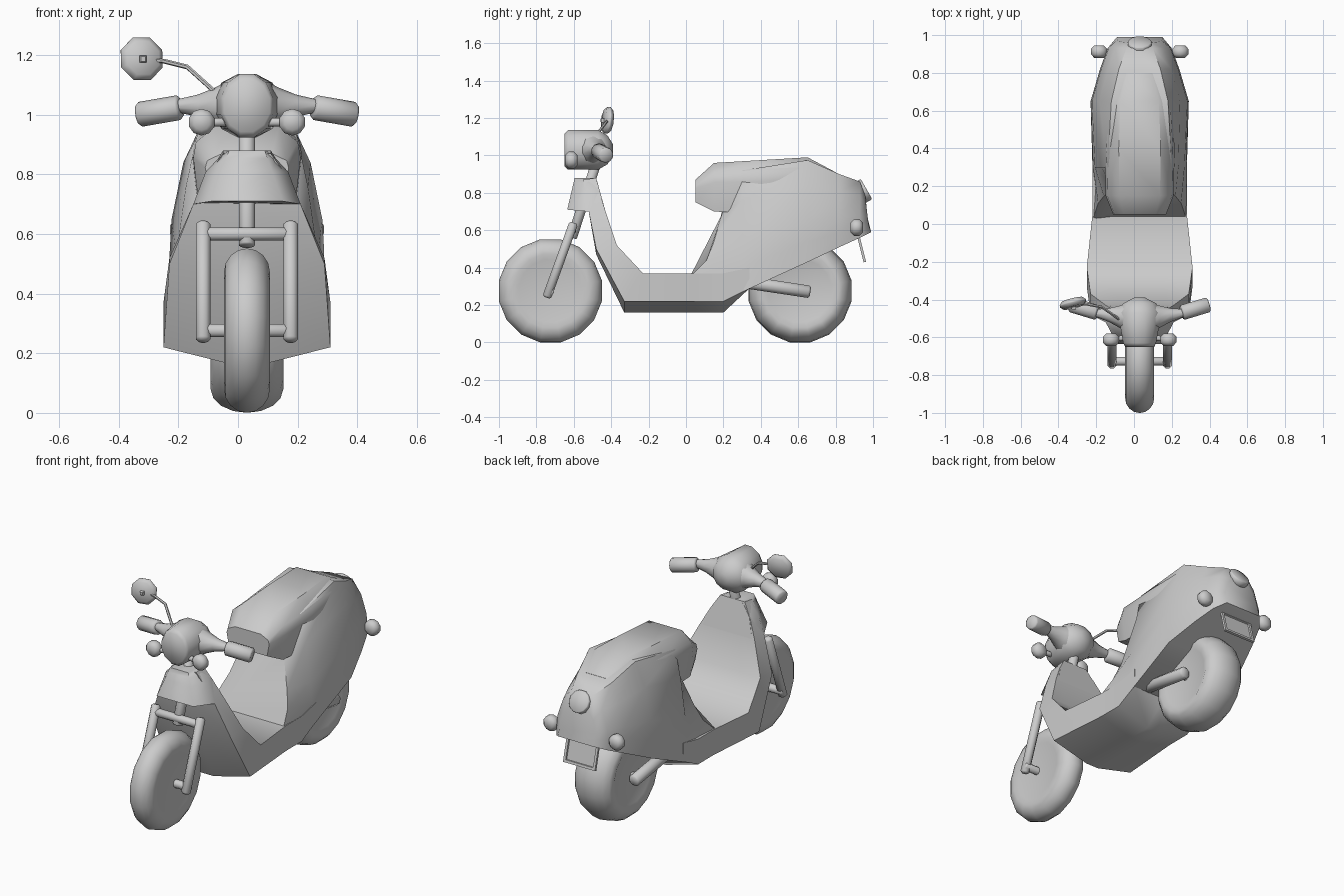
import bpy, bmesh, math
from mathutils import Vector

if "Cube" in bpy.data.objects:
    bpy.data.objects.remove(bpy.data.objects["Cube"])

MIDLINE = Vector((0.03, 0, 0))  # the single mirror makes the scooter sit slightly off centre
AXLE_HEIGHT = 0.276

grey = bpy.data.materials.new("light_grey")
grey.use_nodes = True
grey.diffuse_color = (0.6, 0.6, 0.6, 1)
grey.node_tree.nodes["Principled BSDF"].inputs["Base Color"].default_value = grey.diffuse_color


def loft(name, rings, sharp_angle=40):
    """Skin a row of closed rings and cap both ends."""
    bm = bmesh.new()
    loops = [[bm.verts.new(point) for point in ring] for ring in rings]
    for loop, following in zip(loops, loops[1:]):
        for i in range(len(loop)):
            bm.faces.new((loop[i - 1], loop[i], following[i], following[i - 1]))
    bm.faces.new(loops[0])
    bm.faces.new(loops[-1])
    bmesh.ops.translate(bm, verts=bm.verts, vec=MIDLINE)
    bmesh.ops.recalc_face_normals(bm, faces=bm.faces)
    mesh = bpy.data.meshes.new(name)
    bm.to_mesh(mesh)
    bm.free()
    mesh.materials.append(grey)
    part = bpy.data.objects.new(name, mesh)
    bpy.context.scene.collection.objects.link(part)
    bpy.ops.object.select_all(action='DESELECT')
    part.select_set(True)
    bpy.context.view_layer.objects.active = part
    bpy.ops.object.shade_smooth_by_angle(angle=math.radians(sharp_angle))


def both_sides(half):
    """Closed ring from the left half's points."""
    return half + [(-x, y, z) for x, y, z in reversed(half)]


def ellipse(centre, axis, width, height, sides):
    axis = Vector(axis).normalized()
    across = axis.cross(Vector((0, 0, 1))).normalized()
    upward = across.cross(axis)
    angles = [math.tau * (i + 0.5) / sides for i in range(sides)]
    return [Vector(centre) + across * width * math.cos(a) + upward * height * math.sin(a)
            for a in angles]


def lathe(name, centre, axis, profile, sides):
    """Turn (distance along axis, radius) pairs about an axis."""
    axis = Vector(axis).normalized()
    loft(name, [ellipse(Vector(centre) + axis * along, axis, radius, radius, sides)
                for along, radius in profile], 50)


def rod(name, start, end, radius, bevel=0.005, sides=8):
    """Round bar with bevelled ends."""
    axis = Vector(end) - Vector(start)
    length = axis.length
    profile = [(0, radius - bevel), (bevel, radius), (length - bevel, radius), (length, radius - bevel)]
    lathe(name, start, axis, profile, sides)


def rod_pair(name, start, end, radius, bevel=0.005, sides=8):
    for side, sign in (("left", 1), ("right", -1)):
        flip = Vector((sign, 1, 1))
        rod(side + "_" + name, flip * Vector(start), flip * Vector(end), radius, bevel, sides)


def cross_bar(name, y, z, half_length, radius):
    rod(name, (-half_length, y, z), (half_length, y, z), radius)


# Wheels: elliptical tyre section with a shallow dished side
def wheel(name, y, half_width):
    angles = [math.radians(step * 22.5) for step in range(-4, 5)]
    tyre = [(half_width * math.sin(a), 0.2 + 0.081 * math.cos(a)) for a in angles]
    rim = half_width * 0.9
    profile = [(-rim, 0.17)] + tyre + [(rim, 0.17)]
    lathe(name, (0, y, AXLE_HEIGHT), (1, 0, 0), profile, 16)


wheel("front_wheel", -0.725, 0.077)
wheel("rear_wheel", 0.61, 0.122)


# Leg shield and floor: one folded strip with a keel along its underside
def floor_ring(width, outer_y, outer_z, inner_y, inner_z, keel):
    return both_sides([(width * 0.15, outer_y, outer_z - keel), (width, outer_y, outer_z),
                       (width, inner_y, inner_z), (width / 2, inner_y, inner_z)])


KEEL = 0.06
loft("leg_shield_and_floor", [
    floor_ring(0.08, -0.55, 0.87, -0.48, 0.88, 0),
    floor_ring(0.13, -0.54, 0.8, -0.46, 0.8, 0),
    floor_ring(0.18, -0.52, 0.7, -0.43, 0.7, 0),
    floor_ring(0.26, -0.48, 0.5, -0.37, 0.52, KEEL / 2),
    floor_ring(0.28, -0.33, 0.22, -0.23, 0.37, KEEL),
    floor_ring(0.25, 0.05, 0.22, 0.05, 0.37, KEEL),
    floor_ring(0.25, 0.2, 0.22, 0.2, 0.37, KEEL),
    floor_ring(0.25, 0.34, 0.29, 0.34, 0.4, 0)], 50)


# Apron over the top of the shield, narrowing upward
def apron_ring(t):
    width = 0.18 - 0.115 * t * t
    z = 0.7 + 0.18 * t
    return both_sides([(0.12 - 0.06 * t, -0.635 + 0.04 * t, z + 0.01 * (1 - t)), (width, -0.52, z),
                       (width * 0.9, -0.43 - 0.05 * t, z)])


loft("front_apron", [apron_ring(t) for t in (0, 0.6, 0.85, 1)], 65)


# Rear bodywork: each section narrows from a belt width to a top width
def body_ring(y, lean, low, high, width, top_width, roundness):
    return both_sides([(width + (top_width - width) * t ** roundness,
                        y + lean * math.sqrt(t), low + (high - low) * t)
                       for t in (0, 0.2, 0.4, 0.75, 1)])


loft("rear_body", [
    body_ring(0.02, 0.2, 0.35, 0.8, 0.25, 0.1, 1),
    body_ring(0.3, 0, 0.27, 0.92, 0.25, 0.17, 2),
    body_ring(0.65, 0, 0.43, 0.975, 0.26, 0.15, 3),
    body_ring(0.82, 0, 0.51, 0.9, 0.21, 0.11, 3),
    body_ring(0.93, 0, 0.56, 0.86, 0.17, 0.07, 3),
    body_ring(0.99, -0.03, 0.59, 0.78, 0.12, 0.06, 3)], 50)


# Seat cushion with a rounded top
def seat_ring(y, low, high, width):
    section = ((0.9, 0), (1, 0.6), (0.95, 0.8), (0.6, 1))
    return both_sides([(width * across, y, low + (high - low) * up) for across, up in section])


loft("seat", [
    seat_ring(0.05, 0.75, 0.87, 0.14),
    seat_ring(0.15, 0.7, 0.96, 0.18),
    seat_ring(0.4, 0.69, 0.975, 0.185),
    seat_ring(0.65, 0.72, 0.99, 0.17),
    seat_ring(0.8, 0.78, 0.91, 0.11)])

rod("tail_light", (0, 0.93, 0.8), (0, 0.965, 0.82), 0.064, sides=12)


# Number plate: raised frame round an inset panel
def plate_ring(margin, lift):
    low, high = Vector((0, 0.955, 0.43)), Vector((0, 0.92, 0.57))
    slope = (high - low).normalized()
    outward = Vector((0, slope.z, -slope.y)) * lift
    across = Vector((0.105 - margin, 0, 0))
    bottom, top = low + slope * margin + outward, high - slope * margin + outward
    return [bottom - across, bottom + across, top + across, top - across]


loft("number_plate", [plate_ring(0, -0.006), plate_ring(0, 0.008),
                      plate_ring(0.015, 0.008), plate_ring(0.017, 0)], 20)

# Front fork, steering column and rear suspension arms
rod("steering_column", (0, -0.61, 0.56), (0, -0.48, 0.96), 0.029)
cross_bar("fork_bridge", -0.61, 0.6, 0.147, 0.024)
cross_bar("front_axle", -0.727, AXLE_HEIGHT, 0.165, 0.024)
cross_bar("rear_axle", 0.62, AXLE_HEIGHT, 0.165, 0.022)
rod_pair("fork_leg", (0.147, -0.745, 0.24), (0.147, -0.6, 0.64), 0.026, bevel=0.01)
rod_pair("swing_arm", (0.15, 0.3, 0.325), (0.15, 0.665, 0.27), 0.036, bevel=0.01)

# Headlight cowl
loft("headlight_cowl", [
    ellipse((0, y, 1.03), (0, 1, 0), width, height, 12) for y, width, height in (
        (-0.65, 0.08, 0.09), (-0.63, 0.09, 0.11), (-0.47, 0.12, 0.11),
        (-0.42, 0.09, 0.08), (-0.39, 0.03, 0.03))], 70)


# Handlebar wings tapering out of the cowl
def wing_ring(sign, t):
    radius = 0.02 + 0.07 * (1 - t) ** 1.5
    centre = (sign * (0.05 + 0.19 * t), -0.5 + 0.03 * t, 1.03)
    return ellipse(centre, (sign, 0, 0), radius, radius, 10)


for side, sign in (("left", 1), ("right", -1)):
    loft(side + "_handlebar", [wing_ring(sign, t) for t in (0, 0.3, 0.6, 1)], 45)
rod_pair("grip", (0.222, -0.47, 1.025), (0.365, -0.427, 1), 0.042, bevel=0.008, sides=10)

# Turn signals and their stems
rod_pair("front_signal", (0.152, -0.645, 0.975), (0.152, -0.58, 0.975), 0.045, bevel=0.018, sides=10)
rod_pair("front_signal_stem", (0.06, -0.6, 0.975), (0.14, -0.61, 0.975), 0.015)
rod_pair("rear_signal", (0.215, 0.88, 0.615), (0.215, 0.945, 0.615), 0.045, bevel=0.018, sides=10)
rod_pair("rear_signal_stem", (0.12, 0.913, 0.615), (0.2, 0.913, 0.615), 0.014)

# Right mirror on a bent stalk
bends = [(-0.1, -0.51, 1.07), (-0.2, -0.44, 1.16), (-0.28, -0.425, 1.18), (-0.35, -0.42, 1.185)]
loft("mirror_stalk", [ellipse(bend, (-0.8, 0.4, 0.4), 0.008, 0.008, 6) for bend in bends], 50)
rod("mirror", (-0.348, -0.44, 1.19), (-0.358, -0.4, 1.185), 0.077, bevel=0.018)
rod("mirror_joint", (-0.348, -0.455, 1.187), (-0.352, -0.42, 1.187), 0.016, sides=4)
